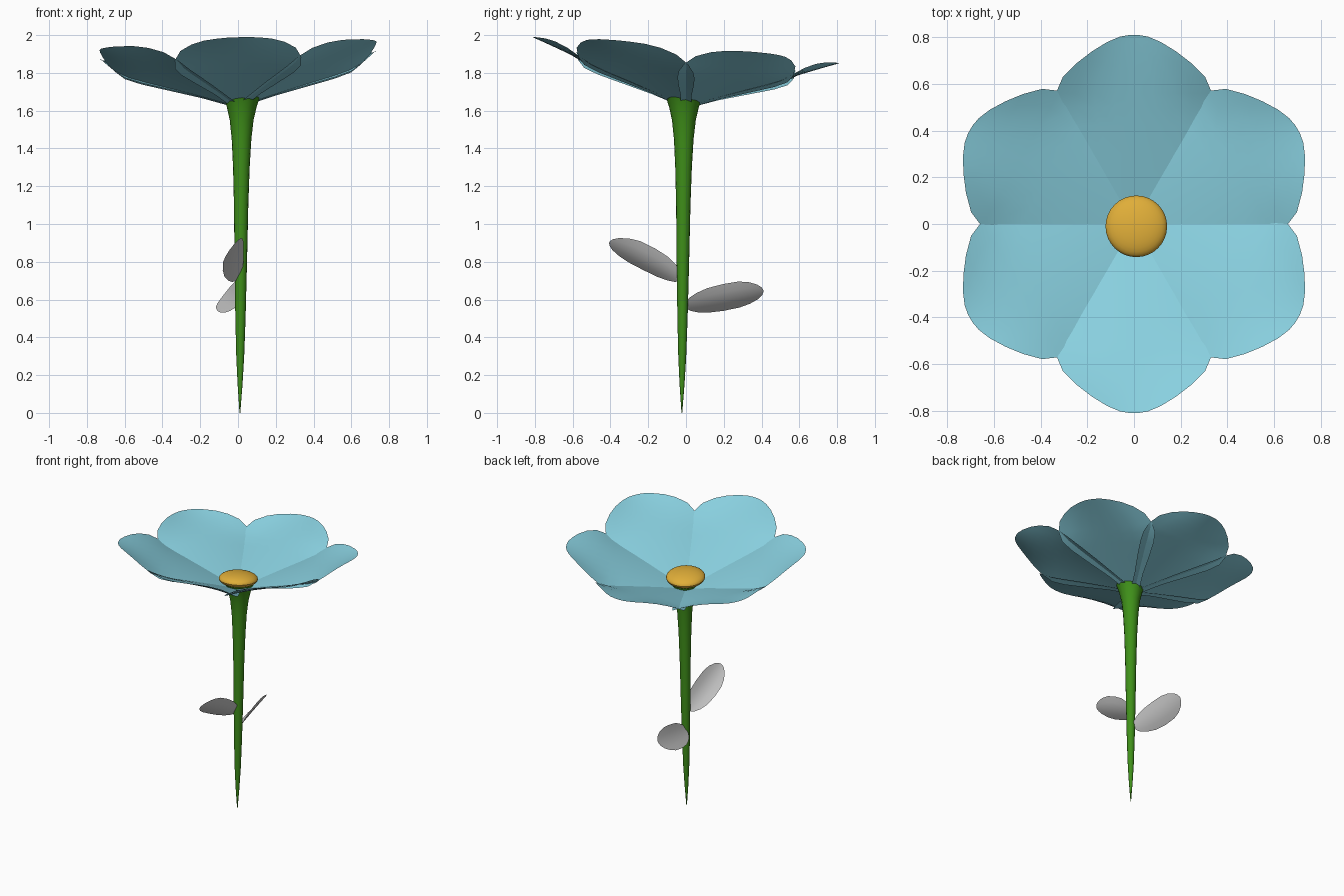
import bpy, bmesh, math
from mathutils import Vector

if "Cube" in bpy.data.objects:
    bpy.data.objects.remove(bpy.data.objects["Cube"])


def material(name, rgb):
    m = bpy.data.materials.new(name)
    m.diffuse_color = (*rgb, 1)
    m.use_nodes = True
    m.node_tree.nodes["Principled BSDF"].inputs["Base Color"].default_value = m.diffuse_color
    return m


def finish(name, bm, mat=None, angle=30):
    bmesh.ops.remove_doubles(bm, verts=bm.verts, dist=1e-5)
    me = bpy.data.meshes.new(name)
    bm.to_mesh(me)
    bm.free()
    ob = bpy.data.objects.new(name, me)
    bpy.context.collection.objects.link(ob)
    if mat:
        me.materials.append(mat)
    bpy.ops.object.select_all(action='DESELECT')
    ob.select_set(True)
    bpy.context.view_layer.objects.active = ob
    bpy.ops.object.shade_smooth_by_angle(angle=math.radians(angle))
    return ob


def skin(bm, rows, closed=False):
    """Join rows of points into a quad sheet."""
    vs = [[bm.verts.new(p) for p in r] for r in rows]
    n = len(vs[0])
    for a, b in zip(vs, vs[1:]):
        for i in range(n if closed else n - 1):
            j = (i + 1) % n
            bm.faces.new((a[i], a[j], b[j], b[i]))
    return vs


blue = material("petal_blue", (0.25, 0.63, 0.74))
green = material("stem_green", (0.05, 0.28, 0.01))
yellow = material("center_yellow", (0.74, 0.42, 0.04))


# The whole blossom leans slightly towards the front and left underside
def lean(x, y, z):
    return Vector((x, y, z + 0.03 * x - 0.085 * y))


# Petals: (distance from centre, half width, cup)
PETAL = [(0.03, 0.05, 0), (0.15, 0.12, -.1), (0.30, 0.22, -.2), (0.42, 0.295, -.2),
         (0.50, 0.333, -.15), (0.56, 0.335, 0), (0.63, 0.305, .2), (0.69, 0.245, .4),
         (0.74, 0.18, .6), (0.78, 0.115, .7), (0.803, 0.06, .7), (0.81, 0.02, .7)]
for k in range(6):
    t = math.radians(30 + 60 * k)
    c, s = math.cos(t), math.sin(t)
    rows = []
    for u, w, cup in PETAL:
        row = []
        for i in range(9):
            v = -w + w * i / 4
            row.append(lean(u * c - v * s, u * s + v * c, 1.62 + 0.37 * u + cup * v * v))
        rows.append(row)
    bm = bmesh.new()
    skin(bm, rows)
    for f in bm.faces:
        f.normal_update()
        if f.normal.z < 0:
            f.normal_flip()
    finish(f"petal_{k + 1}", bm, blue)

# Flower centre: flattened dome
bm = bmesh.new()
bmesh.ops.create_uvsphere(bm, u_segments=32, v_segments=16, radius=0.132)
for v in bm.verts:
    v.co = lean(v.co.x + 0.01, v.co.y - 0.01, v.co.z * 0.35 + 1.70)
finish("flower_center", bm, yellow)

# Stem: lathe profile (z, radius)
STEM = [(0.01, 0.002), (0.15, 0.013), (0.3, 0.021), (0.5, 0.027), (0.8, 0.033), (1.1, 0.038),
        (1.3, 0.044), (1.45, 0.052), (1.55, 0.063), (1.62, 0.079), (1.66, 0.092), (1.68, 0.1)]
bm = bmesh.new()
rings = []
for z, r in STEM:
    cx, cy = 0.01 + 0.006 * z, -0.022 + 0.007 * z
    rings.append([(cx + r * math.cos(a * math.tau / 16), cy + r * math.sin(a * math.tau / 16),
                   max(0, z - 0.01 * (z < 0.02))) for a in range(16)])
vs = skin(bm, rings, True)
bm.faces.new(vs[0][::-1])
bm.faces.new(vs[-1])
finish("stem", bm, green, 40)

# Leaves: oval blades, (fraction along axis, half-width fraction)
LEAF = [(0, .22), (.05, .48), (.15, .72), (.3, .92), (.5, 1), (.7, .98), (.83, .82),
        (.93, .55), (.98, .3), (1, .08)]


def leaf(name, base, mid, tip, side):
    base, mid, tip, side = map(Vector, (base, mid, tip, side))
    up = (tip - base).cross(side).normalized()
    if up.z < 0:
        up = -up
    rows = []
    for t, w in LEAF:
        p = base * (1 - t) * (1 - 2 * t) + mid * 4 * t * (1 - t) + tip * t * (2 * t - 1)
        rows.append([p + side * w * q + up * 0.018 * (w * q) ** 2 for q in (-1, -.5, 0, .5, 1)])
    bm = bmesh.new()
    skin(bm, rows)
    for f in bm.faces:
        f.normal_update()
        if f.normal.dot(up) < 0:
            f.normal_flip()
    finish(name, bm)


leaf("lower_leaf", (-0.005, 0.0, 0.57), (-0.04, 0.2, 0.6), (-0.06, 0.41, 0.645), (-0.056, 0.005, -0.07))
leaf("upper_leaf", (0.0, -0.03, 0.71), (-0.012, -0.2, 0.803), (-0.01, -0.405, 0.905), (-0.055, -0.03, -0.058))
